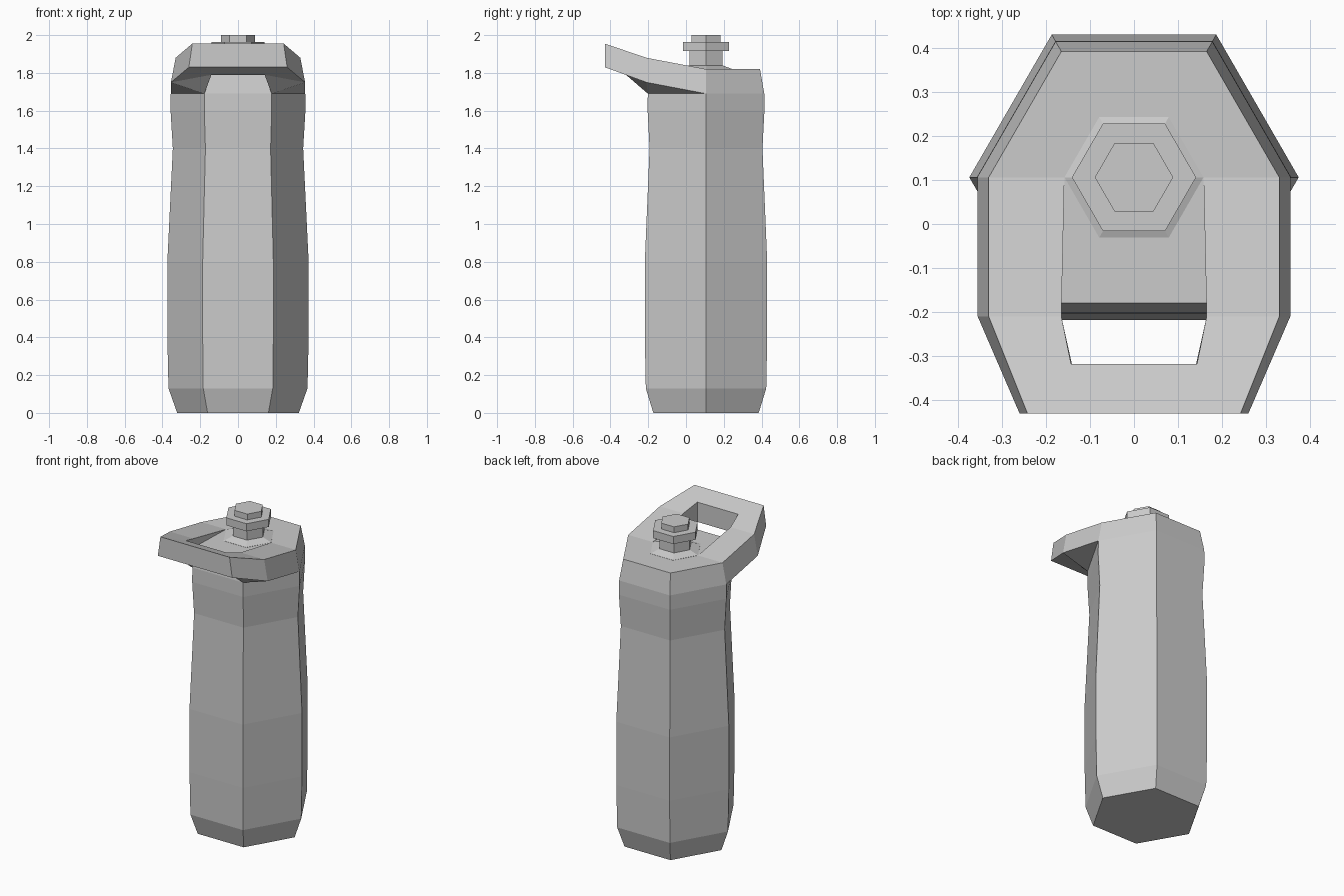
import bpy, bmesh
from math import cos, sin, pi

if "Cube" in bpy.data.objects:
    bpy.data.objects.remove(bpy.data.objects["Cube"])

CY = 0.106  # y of the bottle axis


def finish(name, bm):
    bmesh.ops.recalc_face_normals(bm, faces=bm.faces)
    me = bpy.data.meshes.new(name)
    bm.to_mesh(me)
    bm.free()
    ob = bpy.data.objects.new(name, me)
    bpy.context.collection.objects.link(ob)
    return ob


def hex_lathe(name, profile):
    """Six-sided solid from (radius, z) pairs, corners on the x axis."""
    bm = bmesh.new()
    rings = [[bm.verts.new((r * cos(i * pi / 3), CY + r * sin(i * pi / 3), z))
              for i in range(6)] for r, z in profile]
    for a, b in zip(rings, rings[1:]):
        for i in range(6):
            j = (i + 1) % 6
            bm.faces.new((a[i], a[j], b[j], b[i]))
    bm.faces.new(rings[0][::-1])
    bm.faces.new(rings[-1])
    return finish(name, bm)


# Bottle body with chamfered foot, slight waist and flat shoulder
hex_lathe("bottle_body", [(.322, 0), (.368, .13), (.374, .4), (.374, .8),
                          (.345, 1.4), (.357, 1.6), (.356, 1.69), (.33, 1.82)])

# Spout: flared base, neck, wide collar and tip
hex_lathe("spout", [(.158, 1.815), (.158, 1.821), (.1, 1.84), (.1, 1.915),
                    (.141, 1.915), (.141, 1.963), (.089, 1.963), (.089, 2.0)])

# Carry loop: half of a ring lofted through sections, then mirrored.
# Section order: outer bottom, outer top, inner top, inner bottom
sections = [
    [(.356, CY, 1.69), (.33, CY, 1.82), (.158, CY, 1.82), (.158, CY, 1.69)],
    [(.355, -.21, 1.75), (.33, -.21, 1.88), (.165, -.21, 1.88), (.178, -.202, 1.69)],
    [(.26, -.43, 1.83), (.242, -.43, 1.955), (.143, -.318, 1.915), (.141, -.318, 1.79)],
]
sections.append([(0, y, z) for _, y, z in sections[-1]])
bm = bmesh.new()
rings = [[bm.verts.new(p) for p in s] for s in sections]
for a, b in zip(rings, rings[1:]):
    for i in range(3):
        bm.faces.new((a[i], a[i + 1], b[i + 1], b[i]))
    # underside, folded from the outer rear corner to the body edge
    bm.faces.new((a[0], b[0], b[3]))
    bm.faces.new((a[0], b[3], a[3]))
bm.faces.new(rings[0])
loop = finish("carry_loop", bm)
mirror = loop.modifiers.new("Mirror", 'MIRROR')
mirror.use_axis[0] = True
mirror.use_clip = True
